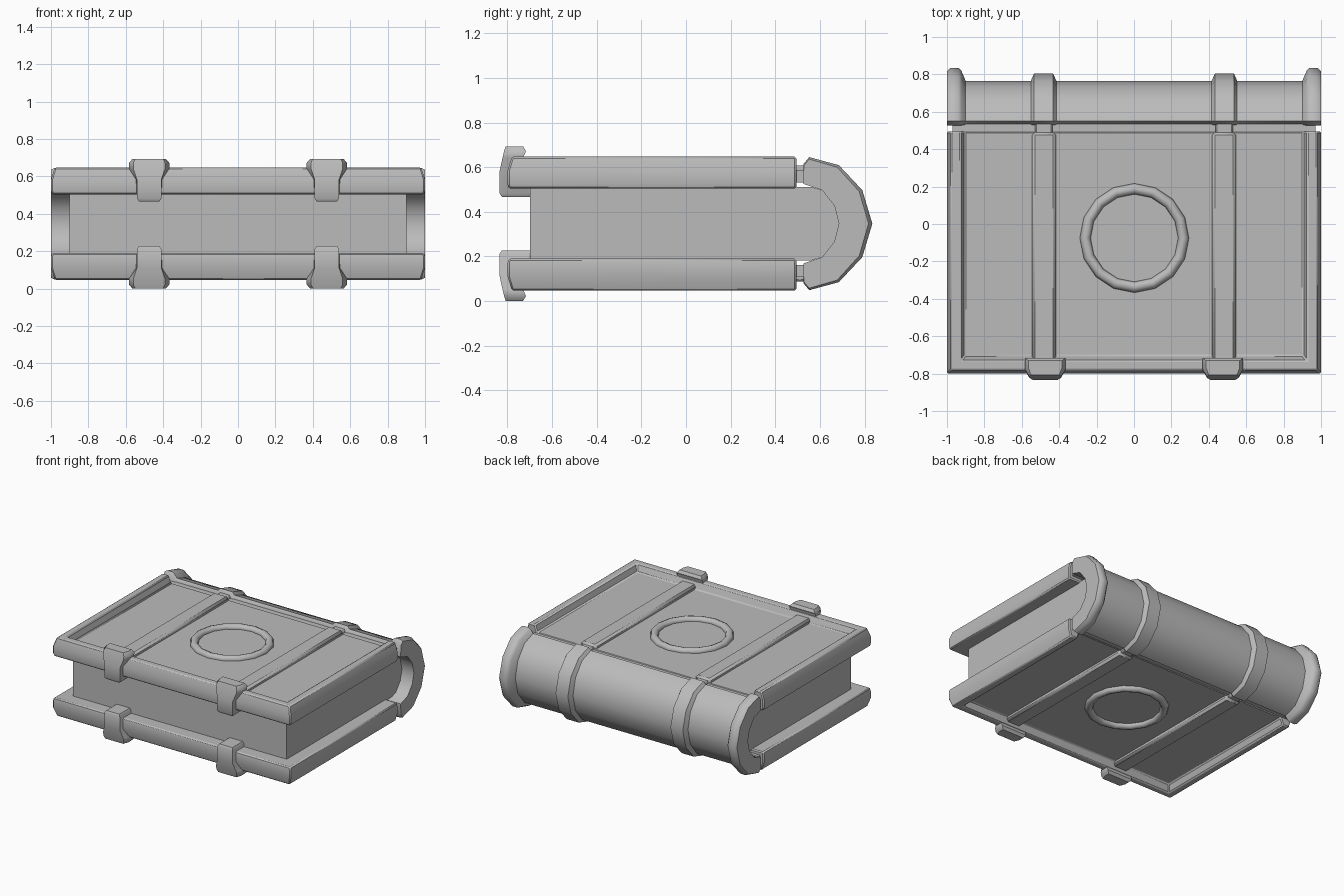
import bpy
import bmesh
from mathutils import Matrix

MID = 0.347  # height of the book's plane of symmetry

cube = bpy.data.objects.get("Cube")
if cube:
    bpy.data.objects.remove(cube, do_unlink=True)

grey = bpy.data.materials.new("stone grey")
grey.use_nodes = True
grey.diffuse_color = (0.5, 0.5, 0.5, 1)
grey.node_tree.nodes["Principled BSDF"].inputs["Base Color"].default_value = (0.5, 0.5, 0.5, 1)


def finish(ob, mirror=(False, False, False), bevel=0):
    """Place on the middle plane, then add material, bevel, mirror and shading."""
    ob.location = (0, 0, MID)
    ob.data.materials.clear()
    ob.data.materials.append(grey)
    if bevel:
        mod = ob.modifiers.new("soft_edges", 'BEVEL')
        mod.width = bevel
        mod.segments = 1
        mod.limit_method = 'ANGLE'
    if any(mirror):
        mod = ob.modifiers.new("mirror", 'MIRROR')
        mod.use_axis = mirror
        mod.use_mirror_merge = False
    bpy.ops.object.select_all(action='DESELECT')
    ob.select_set(True)
    bpy.context.view_layer.objects.active = ob
    bpy.ops.object.shade_smooth_by_angle(angle=0.82)


def loft(name, rings, closed=True, **options):
    """Skin point rings; open rings also get a cap across their ends."""
    bm = bmesh.new()
    rows = [[bm.verts.new(p) for p in ring] for ring in rings]
    n = len(rows[0])
    for a, b in zip(rows, rows[1:]):
        for i in range(n if closed else n - 1):
            j = (i + 1) % n
            bm.faces.new((a[i], a[j], b[j], b[i]))
    bm.faces.new(rows[0])
    bm.faces.new(rows[-1])
    if not closed:
        bm.faces.new([r[0] for r in rows] + [r[-1] for r in reversed(rows)])
    bmesh.ops.recalc_face_normals(bm, faces=bm.faces)
    mesh = bpy.data.meshes.new(name)
    bm.to_mesh(mesh)
    bm.free()
    ob = bpy.data.objects.new(name, mesh)
    bpy.context.collection.objects.link(ob)
    finish(ob, **options)


def box(name, x0, x1, y0, y1, z0, z1, **options):
    rings = [[(x0, y0, z), (x1, y0, z), (x1, y1, z), (x0, y1, z)] for z in (z0, z1)]
    loft(name, rings, **options)


def both_halves(points):
    """Complete an upper half profile with its reflection below the middle."""
    return points + [(y, -z) for y, z in reversed(points[:-1])]


UP_DOWN = (False, False, True)
ALL_FOUR = (True, False, True)
INNER = [(0.527, 0.178), (0.61, 0.15), (0.665, 0.08), (0.685, 0)]
BODY = [(0.53, 0.235), (0.55, 0.262), (0.655, 0.225), (0.735, 0.125), (0.765, 0)]
BAND = [(0.527, 0.268), (0.552, 0.298), (0.685, 0.262), (0.79, 0.15), (0.835, 0)]

# Page block, rounded where it meets the spine
pages = both_halves([(-0.7, 0.165), (0.56, 0.165)] + INNER[1:])
loft("pages", [[(x, y, z) for y, z in pages] for x in (-0.9, 0.9)])

# Covers with a raised rim around three sides of a sunken panel
rim = [(0.995, -0.795, 0.157), (1.0, -0.8, 0.18), (1.0, -0.8, 0.235), (0.98, -0.78, 0.3),
       (0.925, -0.73, 0.3), (0.905, -0.705, 0.245)]
loft("covers", [[(x, 0.495, z), (x, y, z), (-x, y, z), (-x, 0.495, z)] for x, y, z in rim],
     closed=False, mirror=UP_DOWN, bevel=0.008)

# Thin hinges between covers and spine
box("hinges", -0.97, 0.97, 0.47, 0.55, 0.185, 0.24, mirror=UP_DOWN)

# Curved spine swelling into two middle bands and two end bands
half = [(0.415, 0), (0.432, 0.55), (0.535, 0.55), (0.552, 0), (0.9, 0),
        (0.922, 0.75), (0.937, 1), (0.98, 1), (1.0, 0.75)]
stations = [(-x, t) for x, t in reversed(half)] + half
sections = []
for x, t in stations:
    outer = [(a + (c - a) * t, b + (d - b) * t) for (a, b), (c, d) in zip(BODY, BAND)]
    loop = both_halves(outer) + both_halves(INNER)[::-1]
    sections.append([(x, y, z) for y, z in loop])
loft("spine", sections)

# Straps across the panels and over the hinges
box("straps", 0.418, 0.545, -0.75, 0.49, 0.22, 0.275, mirror=ALL_FOUR, bevel=0.015)
box("strap_hinges", 0.435, 0.53, 0.46, 0.56, 0.2, 0.26, mirror=ALL_FOUR, bevel=0.01)

# Clasps: z, front half width, back half width, front y, back y
levels = [(0.12, 0.055, 0.055, -0.825, -0.70), (0.135, 0.065, 0.065, -0.835, -0.70),
          (0.235, 0.065, 0.07, -0.835, -0.71), (0.295, 0.085, 0.108, -0.822, -0.73),
          (0.325, 0.085, 0.108, -0.815, -0.717), (0.346, 0.075, 0.09, -0.808, -0.73)]
loft("clasps", [[(0.475 - f, y0, z), (0.475 + f, y0, z), (0.475 + b, y0 + 0.04, z),
                 (0.475 + b, y1, z), (0.475 - b, y1, z), (0.475 - b, y0 + 0.04, z)]
                for z, f, b, y0, y1 in levels], mirror=ALL_FOUR)

# Round emblem rings on both covers
bpy.ops.mesh.primitive_torus_add(major_segments=16, minor_segments=8,
                                 major_radius=0.263, minor_radius=0.029)
ring = bpy.context.object
ring.name = "cover_rings"
ring.data.transform(Matrix.Translation((0.002, -0.075, 0.247)))
finish(ring, mirror=UP_DOWN)
